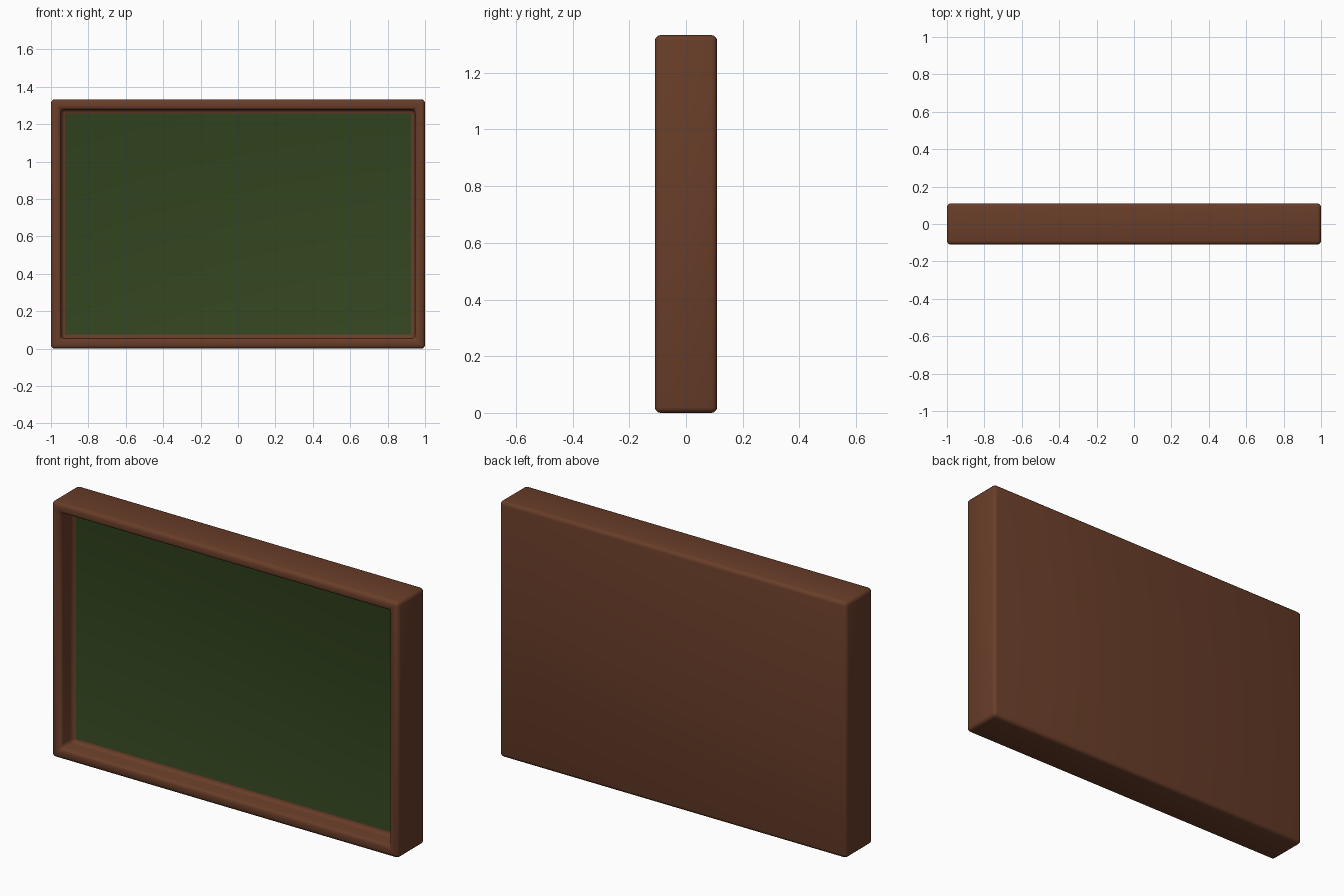
import bpy, bmesh, math
from mathutils import Vector

if "Cube" in bpy.data.objects:
    bpy.data.objects.remove(bpy.data.objects["Cube"])

W, D, H = 2.0, 0.22, 1.333
BORDER, DEPTH, ROUND = 0.077, 0.10, 0.02


def material(name, color):
    m = bpy.data.materials.new(name)
    m.diffuse_color = (*color, 1)
    m.use_nodes = True
    m.node_tree.nodes["Principled BSDF"].inputs["Base Color"].default_value = m.diffuse_color
    return m


# Wooden slab standing on the ground
bm = bmesh.new()
bmesh.ops.create_cube(bm, size=1)
for v in bm.verts:
    v.co = Vector((v.co.x * W, v.co.y * D, (v.co.z + 0.5) * H))
bm.normal_update()

# Recess for the writing surface
front = min(bm.faces, key=lambda f: f.calc_center_median().y)
bmesh.ops.inset_region(bm, faces=[front], thickness=BORDER)
floor = bmesh.ops.extrude_discrete_faces(bm, faces=[front])["faces"][0]
bmesh.ops.translate(bm, verts=floor.verts[:], vec=(0, DEPTH, 0))
bm.normal_update()

# Round every real edge, inside and out
edges = [e for e in bm.edges if e.calc_face_angle(0) > 0.1]
bmesh.ops.bevel(bm, geom=edges, offset=ROUND, offset_type='OFFSET',
                segments=3, profile=0.5, affect='EDGES', clamp_overlap=True)
bm.normal_update()

# Green writing surface, including the fillet around it
for f in bm.faces:
    c = f.calc_center_median()
    inside = abs(c.x) < W / 2 - BORDER + 0.001 and BORDER - 0.001 < c.z < H - BORDER + 0.001
    in_recess = -D / 2 + DEPTH - ROUND < c.y < -D / 2 + DEPTH + 0.005
    f.material_index = 1 if inside and in_recess else 0

mesh = bpy.data.meshes.new("chalkboard")
bm.to_mesh(mesh)
bm.free()
mesh.materials.append(material("wood", (0.14, 0.047, 0.022)))
mesh.materials.append(material("green_board", (0.033, 0.06, 0.014)))

board = bpy.data.objects.new("chalkboard", mesh)
bpy.context.collection.objects.link(board)
bpy.context.view_layer.objects.active = board
board.select_set(True)
bpy.ops.object.shade_smooth_by_angle(angle=math.radians(40))
